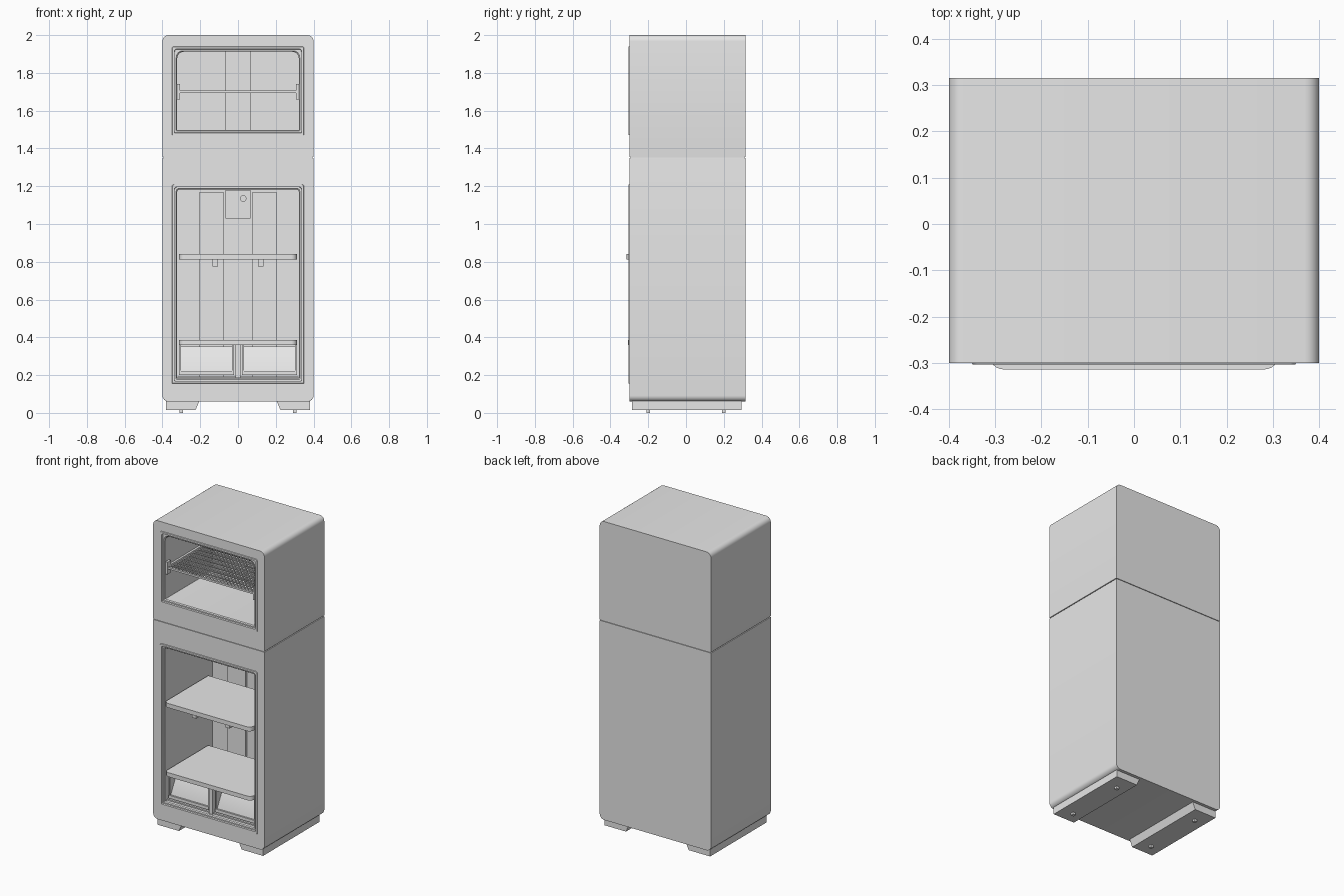
import bpy, bmesh, math
from mathutils import Vector

cube = bpy.data.objects.get("Cube")
if cube:
    bpy.data.objects.remove(cube, do_unlink=True)

grey = bpy.data.materials.new("light grey enamel")
grey.use_nodes = True
grey.diffuse_color = (0.8, 0.8, 0.8, 1)
grey.node_tree.nodes["Principled BSDF"].inputs["Base Color"].default_value = (0.8, 0.8, 0.8, 1)

FRONT, BACK, LINER = -0.30, 0.315, 0.20
PLACE = {
    "x": lambda u, v, d: Vector((d, u, v)),
    "y": lambda u, v, d: Vector((u, d, v)),
    "z": lambda u, v, d: Vector((u, v, d)),
}


def finish(name, bm):
    bmesh.ops.recalc_face_normals(bm, faces=bm.faces)
    mesh = bpy.data.meshes.new(name)
    bm.to_mesh(mesh)
    bm.free()
    mesh.materials.append(grey)
    obj = bpy.data.objects.new(name, mesh)
    bpy.context.collection.objects.link(obj)
    bpy.ops.object.select_all(action="DESELECT")
    obj.select_set(True)
    bpy.context.view_layer.objects.active = obj
    bpy.ops.object.shade_smooth_by_angle(angle=math.radians(30))
    return obj


def outline(half, low, high, r_low, r_high, steps=6):
    """Rounded rectangle, symmetric in u, with its own low and high corner radii."""
    points = []
    corners = ((1, high, r_high, 0), (-1, high, r_high, 90),
               (-1, low, r_low, 180), (1, low, r_low, 270))
    for side, level, r, start in corners:
        cu = side * (half - r)
        cv = level - r if level == high else level + r
        for i in range(steps + 1):
            a = math.radians(start + 90 * i / steps)
            points.append((cu + r * math.cos(a), cv + r * math.sin(a)))
    return points


def loft(name, rings, axis):
    """Join matching outlines placed along an axis and cap both ends."""
    bm = bmesh.new()
    loops = [[bm.verts.new(PLACE[axis](u, v, d)) for u, v in pts] for pts, d in rings]
    for a, b in zip(loops, loops[1:]):
        for i in range(len(a)):
            j = (i + 1) % len(a)
            bm.faces.new((a[i], a[j], b[j], b[i]))
    bm.faces.new(loops[0])
    bm.faces.new(loops[-1])
    return finish(name, bm)


def prism(name, points, d0, d1, axis):
    return loft(name, [(points, d0), (points, d1)], axis)


def add_box(bm, x, y, z):
    verts = bmesh.ops.create_cube(bm, size=1)["verts"]
    for v in verts:
        v.co = Vector([lo + (c + 0.5) * (hi - lo) for c, (lo, hi) in zip(v.co, (x, y, z))])


def box(name, x, y, z):
    bm = bmesh.new()
    add_box(bm, x, y, z)
    return finish(name, bm)


def cabinet(name, z0, z1, r0, r1, g0, g1, r_top):
    """Hollow cabinet with a raised gasket frame around its opening."""
    tiny = 0.002

    def inset(amount, r=0.006):
        return outline(0.35 - amount, g0 + amount, g1 - amount, tiny, r)

    shell = outline(0.40, z0, z1, r0, r1)
    mouth = inset(0.028, r_top)
    loft(name, [(shell, BACK), (shell, FRONT), (inset(0, 0.012), FRONT),
                (inset(0.002, 0.012), FRONT - 0.004), (inset(0.013, 0.012), FRONT - 0.004),
                (inset(0.015, 0.012), FRONT + 0.006), (inset(0.023, r_top), FRONT + 0.006),
                (mouth, FRONT + 0.012), (mouth, LINER)], "y")


# Cabinets and the seam between them
cabinet("freezer_cabinet", 1.354, 2.0, 0.002, 0.032, 1.47, 1.94, 0.035)
cabinet("fridge_cabinet", 0.06, 1.35, 0.032, 0.002, 0.155, 1.21, 0.012)
box("cabinet_seam", (-0.394, 0.394), (FRONT + 0.005, BACK - 0.005), (1.34, 1.364))

# Runner feet with sloped inner sides, and small levelling pins
for side, word in ((1, "left"), (-1, "right")):
    profile = [(side * 0.38, 0.015), (side * 0.225, 0.015),
               (side * 0.205, 0.062), (side * 0.38, 0.062)]
    prism(word + "_foot", profile, -0.285, 0.295, "y")
    for y, place in ((-0.2, "front"), (0.2, "back")):
        box(f"{word}_{place}_levelling_pin", (side * 0.3 - 0.01, side * 0.3 + 0.01),
            (y - 0.01, y + 0.01), (0, 0.02))

# Freezer back duct
box("freezer_duct", (-0.065, 0.065), (0.175, LINER + 0.005), (1.497, 1.912))

# Freezer wire shelf
bm = bmesh.new()
shelf_z, wire = 1.70, 0.003
for i in range(25):
    x = -0.30 + 0.025 * i
    add_box(bm, (x - wire, x + wire), (-0.27, 0.17), (shelf_z - wire, shelf_z + wire))
for i in range(18):
    y = -0.265 + 0.025 * i
    add_box(bm, (-0.31, 0.31), (y - wire, y + wire), (shelf_z - wire, shelf_z + wire))
add_box(bm, (-0.31, 0.31), (-0.28, -0.268), (shelf_z - 0.006, shelf_z + 0.006))
finish("freezer_wire_shelf", bm)
for side, word in ((1, "left"), (-1, "right")):
    xs = sorted((side * 0.308, side * 0.325))
    box(word + "_shelf_rail", xs, (-0.28, 0.17), (1.688, 1.712))
    box(word + "_shelf_bracket", xs, (-0.285, -0.25), (1.66, 1.74))

# Fridge back panels
for side, word in ((1, "left"), (-1, "right")):
    box(word + "_back_panel", sorted((side * 0.077, side * 0.205)),
        (0.185, LINER + 0.005), (0.185, 1.17))

# Thermostat housing with knob
box("thermostat_housing", (-0.065, 0.065), (0.10, LINER + 0.005), (1.03, 1.18))
ring = [(0.028 + 0.017 * math.cos(math.tau * i / 24), 1.135 + 0.017 * math.sin(math.tau * i / 24))
        for i in range(24)]
prism("thermostat_knob", ring, 0.085, 0.105, "y")

# Fridge shelves with rounded front corners
for name, low, high, front in (("upper_shelf", 0.812, 0.84, -0.314),
                               ("lower_shelf", 0.36, 0.387, -0.308)):
    plan = outline(0.312, front, 0.14, 0.03, 0.002)
    prism(name, plan, low, high, "z")
for side, word in ((1, "left"), (-1, "right")):
    box(word + "_shelf_clip", (side * 0.12 - 0.015, side * 0.12 + 0.015),
        (-0.28, -0.2), (0.775, 0.815))

# Drawers with leaning fronts and thin side cheeks, either side of a divider
box("drawer_divider", (-0.014, 0.014), (-0.28, 0.14), (0.184, 0.362))
box("drawer_floor", (-0.32, 0.32), (-0.27, LINER), (0.184, 0.192))
for side, word in ((1, "left"), (-1, "right")):
    bin_profile = [(-0.26, 0.2), (-0.26, 0.218), (-0.19, 0.352), (0.12, 0.352), (0.12, 0.2)]
    prism(word + "_drawer", bin_profile, side * 0.032, side * 0.302, "x")
    for x in (0.022, 0.302):
        box(word + "_drawer_cheek", sorted((side * x, side * (x + 0.01))),
            (-0.265, 0.12), (0.2, 0.356))
    box(word + "_drawer_lip", sorted((side * 0.022, side * 0.312)),
        (-0.27, -0.258), (0.2, 0.22))
